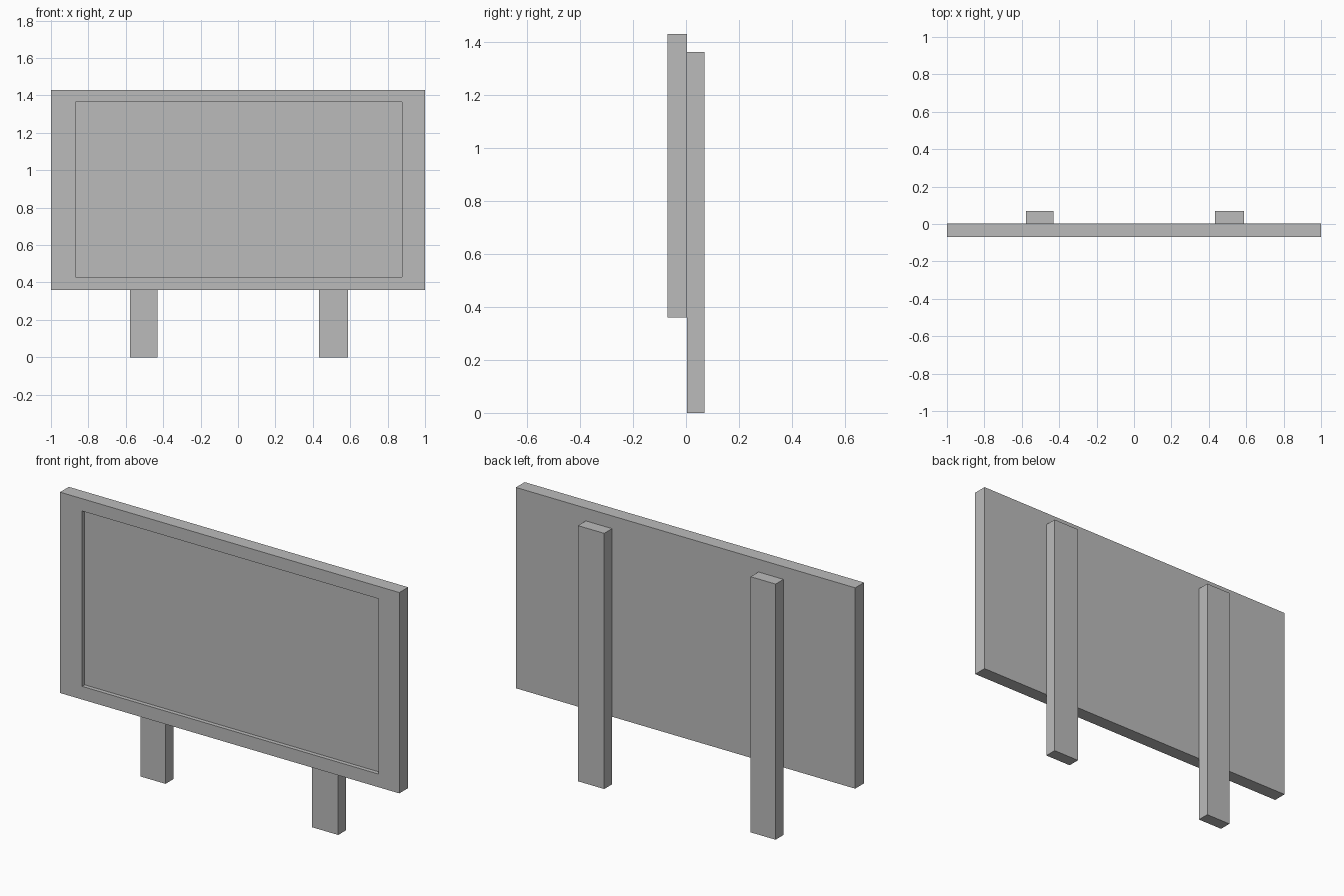
import bpy
import bmesh

old = bpy.data.objects.get("Cube")
if old:
    bpy.data.objects.remove(old, do_unlink=True)

# One plain grey for the whole sign
grey = bpy.data.materials.new("plain grey")
grey.use_nodes = True
colour = (0.5, 0.5, 0.5, 1.0)
grey.diffuse_color = colour
grey.node_tree.nodes["Principled BSDF"].inputs["Base Color"].default_value = colour


def box_mesh(low, high):
    """A box between two opposite corners."""
    bm = bmesh.new()
    bmesh.ops.create_cube(bm, size=1)
    for v in bm.verts:
        v.co = [h if c > 0 else l for c, l, h in zip(v.co, low, high)]
    return bm


def add_object(name, bm):
    bmesh.ops.recalc_face_normals(bm, faces=bm.faces)
    mesh = bpy.data.meshes.new(name)
    bm.to_mesh(mesh)
    bm.free()
    mesh.materials.append(grey)
    obj = bpy.data.objects.new(name, mesh)
    bpy.context.collection.objects.link(obj)
    return obj


FRONT, JOIN, BACK = -0.07, 0.004, 0.07
RECESS = 0.022

# Board with a recessed front panel
board = box_mesh((-1, FRONT, 0.36), (1, JOIN, 1.43))
front = min(board.faces, key=lambda f: f.calc_center_median().y)
bmesh.ops.inset_individual(board, faces=[front], thickness=0.07)
for v in front.verts:
    v.co.x = 0.877 if v.co.x > 0 else -0.87
    v.co.z = 1.364 if v.co.z > 0.9 else 0.43
panel = bmesh.ops.extrude_discrete_faces(board, faces=[front])["faces"][0]
for v in panel.verts:
    v.co.y += RECESS
add_object("sign_board", board)

# Posts behind the board
for name, x0, x1 in (("right_post", -0.577, -0.43), ("left_post", 0.433, 0.588)):
    add_object(name, box_mesh((x0, JOIN, 0), (x1, BACK, 1.362)))
